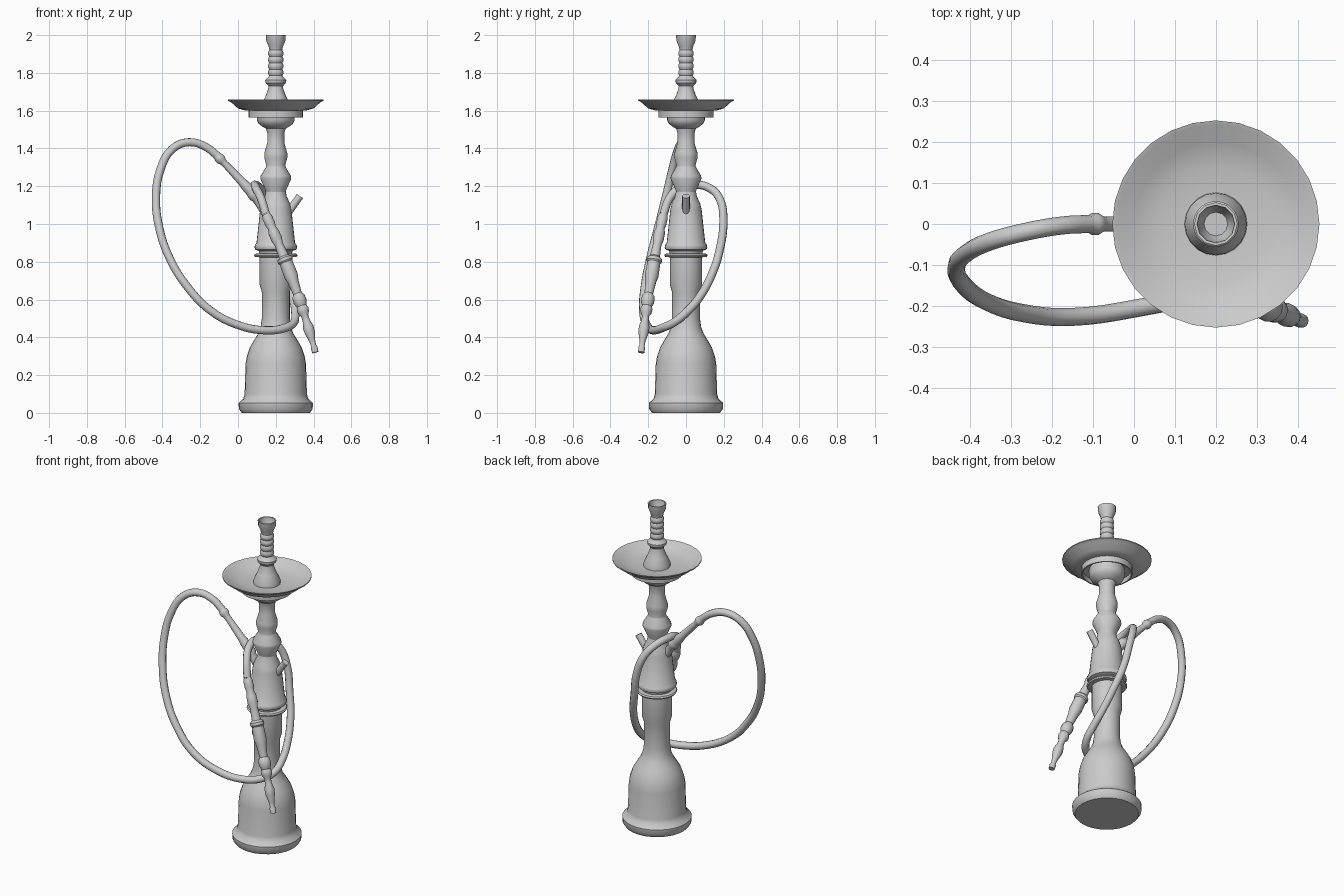
import bpy, math
from mathutils import Vector

AXIS_X = 0.2


def smooth(ob, angle=35):
    bpy.ops.object.select_all(action='DESELECT')
    ob.select_set(True)
    bpy.context.view_layer.objects.active = ob
    bpy.ops.object.shade_smooth_by_angle(angle=math.radians(angle))


def add_mesh(name, verts, faces):
    me = bpy.data.meshes.new(name)
    me.from_pydata(verts, [], faces)
    me.update()
    ob = bpy.data.objects.new(name, me)
    bpy.context.collection.objects.link(ob)
    smooth(ob)
    return ob


def skin(name, rings):
    """Join equal-sized rings of points into a tube with capped ends."""
    n = len(rings[0])
    faces = []
    for i in range(len(rings) - 1):
        for j in range(n):
            a, b = i * n + j, i * n + (j + 1) % n
            faces.append((a, b, b + n, a + n))
    faces.append(tuple(reversed(range(n))))
    faces.append(tuple(range((len(rings) - 1) * n, len(rings) * n)))
    return add_mesh(name, [p for r in rings for p in r], faces)


def lathe(name, profile, sides=28):
    """Turn (radius, z) pairs about the main upright axis."""
    ang = [2 * math.pi * j / sides for j in range(sides)]
    return skin(name, [[(AXIS_X + r * math.cos(a), r * math.sin(a), z) for a in ang]
                       for r, z in profile])


def spindle(name, path, profile, sides=14):
    """Turn (fraction, radius) pairs along a gently bent path (start, middle, end)."""
    p0, pm, p1 = (Vector(p) for p in path)
    ctrl = 2 * pm - (p0 + p1) / 2
    rings = []
    for t, r in profile:
        c = p0 * (1 - t) ** 2 + ctrl * 2 * t * (1 - t) + p1 * t * t
        d = ((ctrl - p0) * (1 - t) + (p1 - ctrl) * t).normalized()
        u = d.cross(Vector((0, 1, 0))).normalized()
        v = d.cross(u)
        rings.append([c + r * (math.cos(2 * math.pi * j / sides) * u +
                               math.sin(2 * math.pi * j / sides) * v)
                      for j in range(sides)])
    return skin(name, rings)


# Water vase
lathe("water_vase", [
    (.18, 0), (.195, .02), (.197, .052), (.172, .075), (.165, .1), (.16, .26),
    (.153, .3), (.138, .345), (.115, .385), (.093, .42), (.08, .455), (.074, .5),
    (.074, .64), (.086, .68), (.086, .84)])

# Collar rings
lathe("collar_ring", [(.08, .823), (.11, .826), (.115, .834), (.11, .842), (.085, .845)])

# Valve body
lathe("valve_body", [
    (.085, .84), (.09, .858), (.108, .864), (.113, .876), (.11, .89), (.102, .9),
    (.083, 1.075), (.075, 1.11), (.058, 1.145), (.052, 1.175)])

# Turned stem
lathe("stem", [
    (.052, 1.165), (.055, 1.18), (.082, 1.24), (.08, 1.255), (.053, 1.3),
    (.05, 1.31), (.061, 1.35), (.061, 1.375), (.045, 1.43), (.045, 1.48),
    (.052, 1.505), (.067, 1.513), (.09, 1.53), (.1, 1.55), (.1, 1.605)])

# Inverted cup below the tray
lathe("tray_holder", [
    (.09, 1.595), (.135, 1.592), (.137, 1.565), (.145, 1.565), (.145, 1.603), (.09, 1.605)])

# Ash tray
lathe("ash_tray", [
    (.09, 1.6), (.165, 1.602), (.2, 1.612), (.236, 1.644), (.253, 1.653),
    (.253, 1.659), (.243, 1.656), (.2, 1.63), (.14, 1.615), (.06, 1.611)])

# Bowl stem inside the tray
lathe("bowl_base", [
    (.077, 1.605), (.075, 1.635), (.055, 1.675), (.04, 1.715), (.038, 1.73),
    (.054, 1.747), (.056, 1.763), (.04, 1.778), (.035, 1.785)], 20)

# Ribbed tobacco bowl with an open cup
ribs = []
for i in range(4):
    z = 1.785 + i * .034
    ribs += [(.035, z), (.041, z + .011), (.041, z + .022)]
lathe("bowl", ribs + [
    (.034, 1.921), (.038, 1.94), (.05, 1.968), (.053, 2.0), (.046, 2.0),
    (.043, 1.975), (.029, 1.94)], 12)

# Side ports: short release valve and hose connector
spindle("release_valve", [(.23, 0, 1.01), (.279, 0, 1.079), (.328, 0, 1.148)],
        [(0, .02), (1, .02)], 12)
spindle("hose_port", [(.17, 0, 1.02), (.1175, 0, 1.105), (.06, 0, 1.185)],
        [(0, .024), (.5, .024), (.68, .024), (.74, .031), (.85, .031), (1, .022)])
spindle("hose_connector", [(.07, 0, 1.17), (-.022, 0, 1.27), (-.12, 0, 1.37)],
        [(0, .028), (.15, .027), (.25, .023), (.75, .018), (.8, .02), (.85, .027),
         (.9, .027), (.94, .022), (1, .021)])

# Flexible hose
path = [(-.11, 0, 1.362), (-.17, -.003, 1.408), (-.26, -.018, 1.433), (-.35, -.042, 1.395),
        (-.41, -.072, 1.29), (-.434, -.105, 1.15), (-.417, -.148, .98), (-.36, -.19, .815),
        (-.27, -.218, .67), (-.15, -.227, .545), (0, -.207, .465), (.15, -.172, .437),
        (.25, -.125, .45), (.295, -.065, .478), (.303, 0, .53), (.292, .07, .61),
        (.265, .14, .74), (.23, .18, .87), (.2, .198, 1.02), (.16, .18, 1.13),
        (.12, .13, 1.187), (.09, .05, 1.208), (.095, -.03, 1.19), (.12, -.085, 1.14),
        (.148, -.12, 1.05)]
cu = bpy.data.curves.new("hose", 'CURVE')
cu.dimensions = '3D'
cu.bevel_depth = .022
cu.bevel_resolution = 3
cu.resolution_u = 4
sp = cu.splines.new('BEZIER')
sp.bezier_points.add(len(path) - 1)
for bp, co in zip(sp.bezier_points, path):
    bp.co = co
    bp.handle_left_type = bp.handle_right_type = 'AUTO'
hose = bpy.data.objects.new("hose", cu)
bpy.context.collection.objects.link(hose)
bpy.ops.object.select_all(action='DESELECT')
hose.select_set(True)
bpy.context.view_layer.objects.active = hose
bpy.ops.object.convert(target='MESH')
smooth(bpy.context.view_layer.objects.active, 60)

# Turned mouthpiece
spindle("mouthpiece", [(.148, -.12, 1.05), (.294, -.188, .69), (.41, -.237, .32)], [
    (0, .022), (.02, .027), (.07, .027), (.1, .022), (.13, .029), (.18, .03),
    (.22, .023), (.31, .027), (.325, .041), (.345, .041), (.355, .035), (.45, .037),
    (.49, .03), (.58, .023), (.6, .034), (.64, .036), (.67, .026), (.69, .032),
    (.715, .03), (.74, .019), (.78, .02), (.82, .029), (.86, .027), (.92, .016),
    (.95, .014), (.965, .018), (1, .017)])
